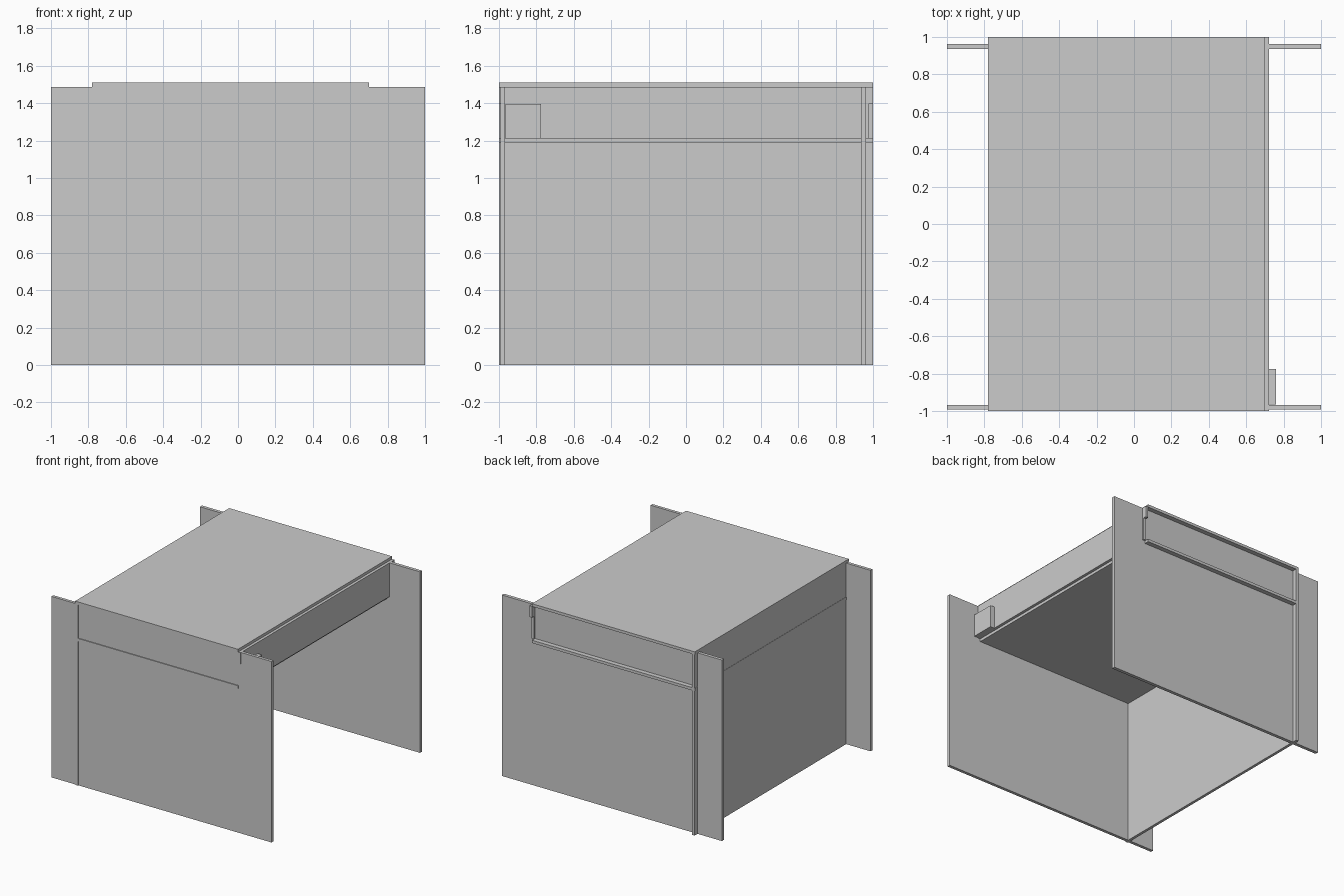
import bpy

if "Cube" in bpy.data.objects:
    bpy.data.objects.remove(bpy.data.objects["Cube"])


def box(name, x, y, z, color=None):
    """Axis-aligned board given by its (min, max) extents."""
    lo, hi = zip(x, y, z)
    bpy.ops.mesh.primitive_cube_add(size=1, location=[(a + b) / 2 for a, b in zip(lo, hi)])
    ob = bpy.context.object
    ob.name = name
    ob.scale = [b - a for a, b in zip(lo, hi)]
    bpy.ops.object.transform_apply(location=False, rotation=False, scale=True)
    if color:
        mat = bpy.data.materials.new(name + "_material")
        mat.diffuse_color = color
        mat.use_nodes = True
        mat.node_tree.nodes["Principled BSDF"].inputs["Base Color"].default_value = mat.diffuse_color
        ob.data.materials.append(mat)
    return ob


FULL = (-1.0, 1.0)

# Wide side panels
box("front_side_panel", FULL, (-0.993, -0.968), (0, 1.487))
box("rear_side_panel", FULL, (0.935, 0.962), (0, 1.487))

# Top board, shelf and back panel slot through the sides
box("top_board", (-0.78, 0.70), FULL, (1.487, 1.51))
box("shelf", (-0.78, 0.70), FULL, (1.187, 1.21))
box("back_panel_lower", (-0.778, -0.755), FULL, (0, 1.187))
box("back_panel_upper", (-0.778, -0.755), FULL, (1.21, 1.487))

# Fascia closing the upper compartment, with narrower lower half
box("fascia_upper", (0.70, 0.723), FULL, (1.395, 1.487))
box("fascia_lower", (0.70, 0.723), (-0.975, 0.975), (1.21, 1.395))

# Small control box on the fascia
box("control_box", (0.723, 0.76), (-0.965, -0.775), (1.21, 1.395), (0.9, 0.9, 0.9, 1))
